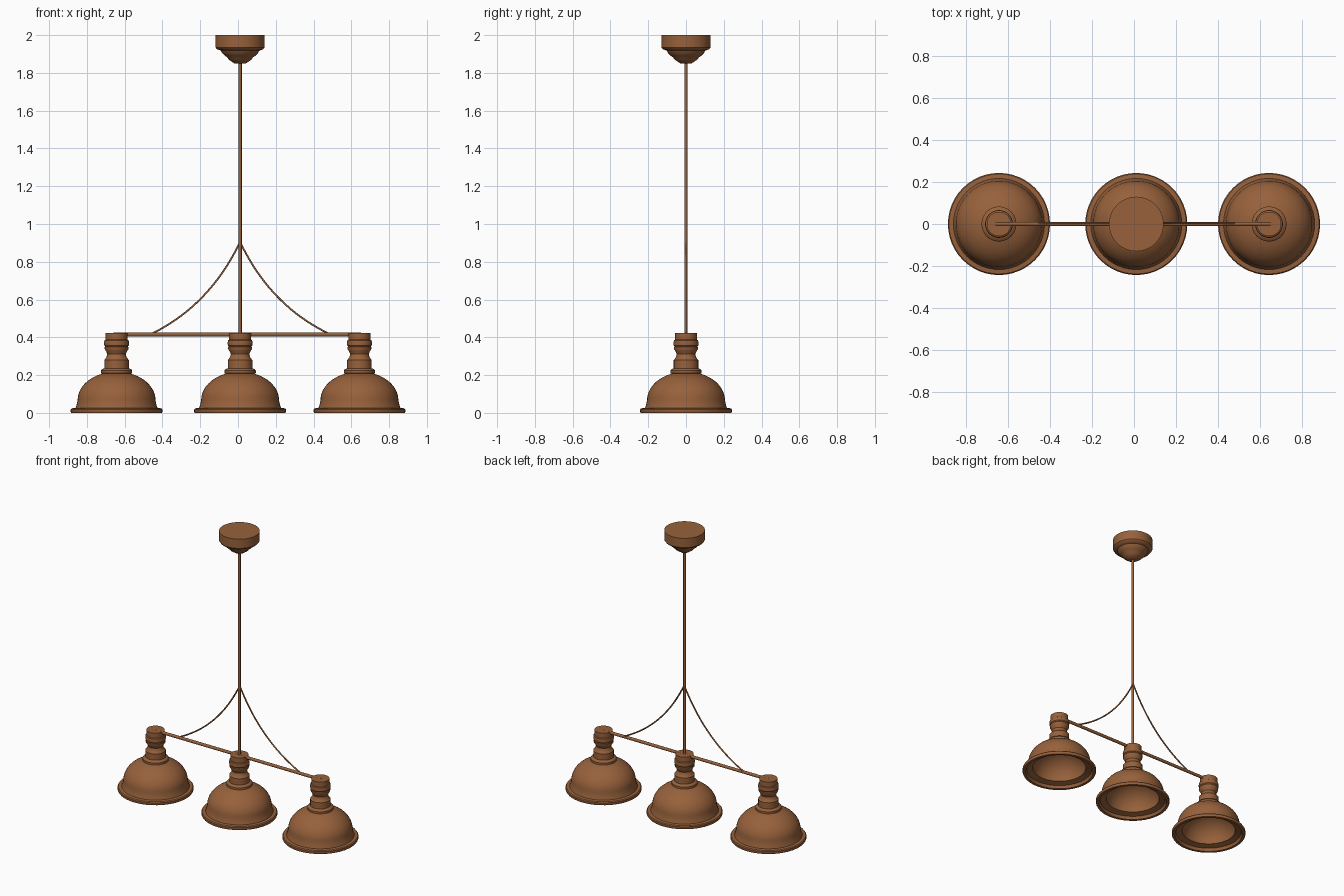
import bpy, bmesh, math
from mathutils import Vector

if "Cube" in bpy.data.objects:
    bpy.data.objects.remove(bpy.data.objects["Cube"])

mat = bpy.data.materials.new("aged copper")
mat.diffuse_color = (0.31, 0.12, 0.044, 1)
mat.use_nodes = True
mat.node_tree.nodes["Principled BSDF"].inputs["Base Color"].default_value = mat.diffuse_color


def finish(name, bm, angle=35):
    bmesh.ops.remove_doubles(bm, verts=bm.verts, dist=1e-5)
    bmesh.ops.recalc_face_normals(bm, faces=bm.faces)
    me = bpy.data.meshes.new(name)
    bm.to_mesh(me)
    bm.free()
    me.materials.append(mat)
    ob = bpy.data.objects.new(name, me)
    bpy.context.collection.objects.link(ob)
    bpy.ops.object.select_all(action='DESELECT')
    ob.select_set(True)
    bpy.context.view_layer.objects.active = ob
    bpy.ops.object.shade_smooth_by_angle(angle=math.radians(angle))
    return ob


def lathe(name, profile, x, steps=48):
    """Spin an (r, z) profile about the vertical axis at x."""
    bm = bmesh.new()
    vs = [bm.verts.new((r, 0, z)) for r, z in profile]
    es = [bm.edges.new(p) for p in zip(vs, vs[1:])]
    bmesh.ops.spin(bm, geom=vs + es, cent=(0, 0, 0), axis=(0, 0, 1),
                   angle=math.tau, steps=steps, use_duplicate=False)
    bmesh.ops.translate(bm, verts=bm.verts, vec=(x, 0, 0))
    return finish(name, bm)


def tube(name, pts, r, sides=16):
    """Sweep a circle along a path lying in an xz plane."""
    bm = bmesh.new()
    pts = [Vector(p) for p in pts]
    rings = []
    for i, p in enumerate(pts):
        t = (pts[min(i + 1, len(pts) - 1)] - pts[max(i - 1, 0)]).normalized()
        u = Vector((0, 1, 0))
        w = t.cross(u)
        rings.append([bm.verts.new(p + r * (math.cos(a) * u + math.sin(a) * w))
                      for a in (math.tau * k / sides for k in range(sides))])
    for a, b in zip(rings, rings[1:]):
        for k in range(sides):
            j = (k + 1) % sides
            bm.faces.new((a[k], a[j], b[j], b[k]))
    bm.faces.new(rings[0])
    bm.faces.new(rings[-1])
    return finish(name, bm, 50)


def arc(r0, z0, r1, z1, n=12):
    """Quarter ellipse from the wide bottom (r0, z0) to the narrow top (r1, z1)."""
    # the dome is cut off at r1, before it reaches the axis
    end = math.acos(r1 / r0)
    return [(r0 * math.cos(end * i / n),
             z0 + (z1 - z0) * math.sin(end * i / n) / math.sin(end)) for i in range(n + 1)]


# shade: lip, outer dome, collar, then turned socket holder
inner = [(0, 0.185)] + arc(0.175, 0.03, 0.03, 0.182)[::-1]
lip = [(0.215, 0.02), (0.222, 0.0), (0.24, 0.0), (0.243, 0.006), (0.243, 0.018),
       (0.238, 0.024), (0.217, 0.026)]
dome = [(0.212, 0.04)] + arc(0.206, 0.068, 0.075, 0.208)
neck = [(0.083, 0.21), (0.083, 0.224), (0.078, 0.231), (0.065, 0.236), (0.065, 0.28),
        (0.06, 0.286), (0.053, 0.295), (0.049, 0.312), (0.055, 0.325), (0.063, 0.338),
        (0.063, 0.348), (0.06, 0.352), (0.065, 0.358), (0.066, 0.372), (0.064, 0.384),
        (0.058, 0.388), (0.058, 0.423), (0, 0.423)]
for side, x in (("left", -0.643), ("middle", 0.011), ("right", 0.643)):
    lathe(side + "_lamp_shade", inner + lip + dome + neck, x)

# ceiling canopy
lathe("ceiling_canopy",
      [(0, 2.0), (0.13, 2.0), (0.13, 1.935), (0.122, 1.925), (0.102, 1.918), (0.095, 1.905),
       (0.08, 1.89), (0.068, 1.882), (0.06, 1.87), (0.048, 1.862), (0.03, 1.85), (0, 1.848)], 0.011)

# hanging rod and crossbar
tube("hanging_rod", [(0.011, 0, 0.41), (0.011, 0, 1.87)], 0.009)
tube("crossbar", [(-0.66, 0, 0.415), (0.65, 0, 0.415)], 0.0105)

# curved braces from the rod down to the crossbar
for side, xe, xc in (("left", -0.455, -0.15), ("right", 0.48, 0.17)):
    a, b, c = Vector((0.011, 0.004, 0.905)), Vector((xc, 0.004, 0.57)), Vector((xe, 0.004, 0.42))
    ts = [i / 20 for i in range(21)]
    tube(side + "_brace", [(1 - t) ** 2 * a + 2 * t * (1 - t) * b + t * t * c for t in ts], 0.005, 10)
